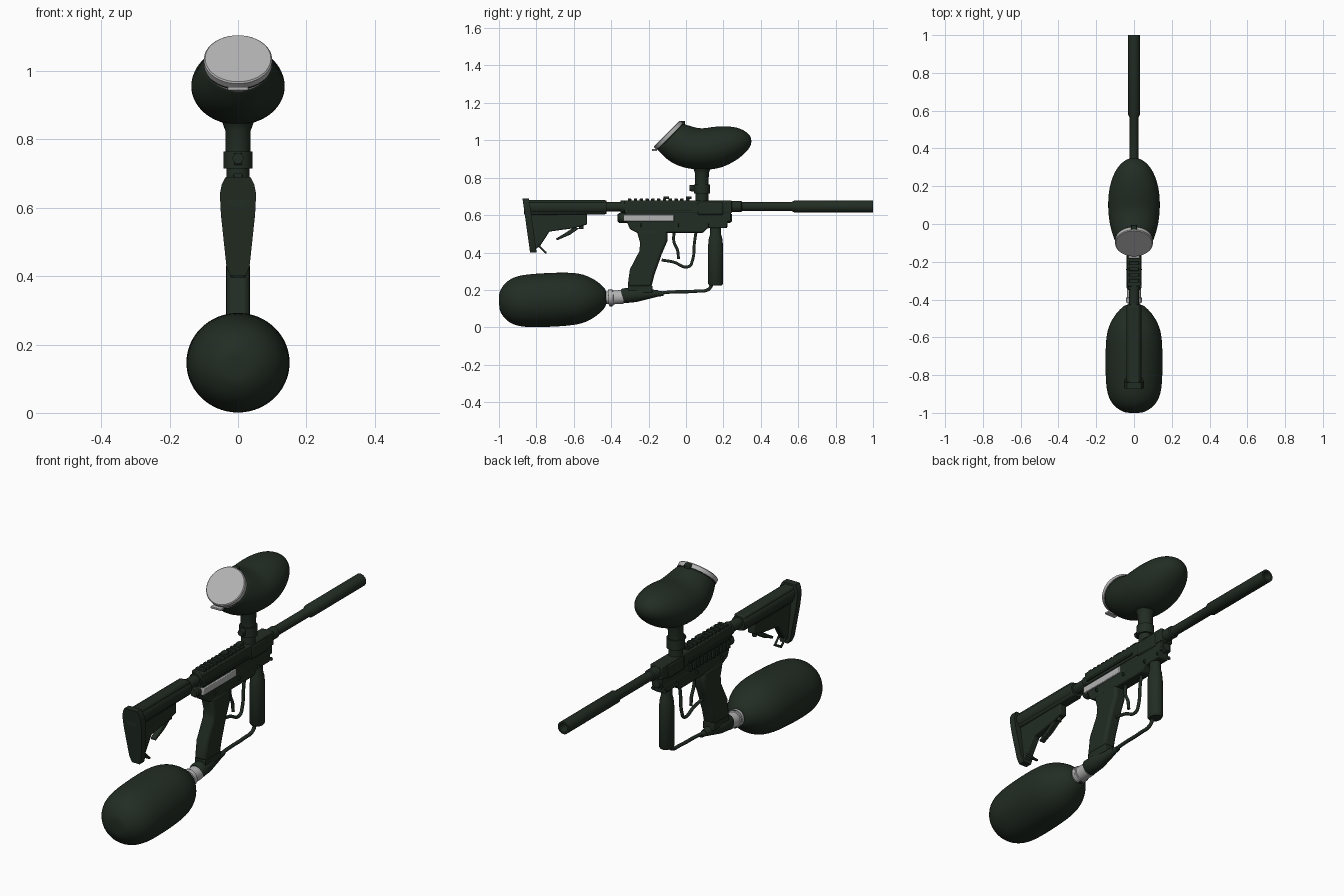
import bpy, bmesh
from math import sin, cos, pi, radians
from mathutils import Matrix, Vector

cube = bpy.data.objects.get("Cube")
if cube:
    bpy.data.objects.remove(cube)


def material(name, r, g, b):
    m = bpy.data.materials.new(name)
    m.use_nodes = True
    m.diffuse_color = (r, g, b, 1)
    m.node_tree.nodes["Principled BSDF"].inputs["Base Color"].default_value = (r, g, b, 1)
    return m


GREEN = material("dark green", .016, .026, .017)
GREY = material("light grey", .45, .45, .45)


def finish(name, bm, mat, bevel=0, smooth=True, subdivide=0):
    bmesh.ops.recalc_face_normals(bm, faces=bm.faces)
    mesh = bpy.data.meshes.new(name)
    bm.to_mesh(mesh)
    bm.free()
    mesh.materials.append(mat)
    ob = bpy.data.objects.new(name, mesh)
    bpy.context.collection.objects.link(ob)
    if bevel:
        mod = ob.modifiers.new("Bevel", "BEVEL")
        mod.width, mod.segments = bevel, 2
        mod.limit_method = "ANGLE"
    if subdivide:
        mod = ob.modifiers.new("Subdivision", "SUBSURF")
        mod.levels = mod.render_levels = subdivide
    if smooth:
        bpy.ops.object.select_all(action="DESELECT")
        ob.select_set(True)
        bpy.context.view_layer.objects.active = ob
        bpy.ops.object.shade_smooth_by_angle(angle=radians(180 if subdivide else 35))
    return ob


def box(name, x, y, z, mat=GREEN, bevel=.004):
    """Box from (low, high) pairs."""
    bm = bmesh.new()
    bmesh.ops.create_cube(bm, size=1)
    for v in bm.verts:
        for i, (lo, hi) in enumerate((x, y, z)):
            v.co[i] = lo + (v.co[i] + .5) * (hi - lo)
    return finish(name, bm, mat, bevel)


def plate(name, outline, half, bevel=.006, centre=0, mat=GREEN):
    """Side profile of (y, z) points, extruded across x."""
    bm = bmesh.new()
    face = bm.faces.new([bm.verts.new((centre - half, y, z)) for y, z in outline])
    out = bmesh.ops.extrude_face_region(bm, geom=[face])
    bmesh.ops.translate(bm, vec=(2 * half, 0, 0),
                        verts=[v for v in out["geom"] if isinstance(v, bmesh.types.BMVert)])
    return finish(name, bm, mat, bevel)


def loft(name, rings, mat=GREEN, subdivide=0):
    """Skin between rings of points, capped at both ends."""
    bm = bmesh.new()
    loops = [[bm.verts.new(p) for p in ring] for ring in rings]
    n = len(loops[0])
    for a, b in zip(loops, loops[1:]):
        for i in range(n):
            bm.faces.new((a[i], a[(i + 1) % n], b[(i + 1) % n], b[i]))
    bm.faces.new(loops[0])
    bm.faces.new(loops[-1])
    return finish(name, bm, mat, 0, True, subdivide)


def lathe(name, profile, origin, axis="Y", mat=GREEN, sides=32, tilt=0, squash=1, subdivide=0):
    """Turned part from (distance, radius) pairs; tilt turns it about x."""
    turn = Matrix.Rotation(radians(tilt - (90 if axis == "Y" else 0)), 4, "X")
    place = Matrix.Translation(origin) @ turn
    rings = []
    for t, r in profile:
        angles = [2 * pi * i / sides for i in range(sides)]
        rings.append([place @ Vector((r * squash * cos(a), r * sin(a), t)) for a in angles])
    return loft(name, rings, mat, subdivide)


def rod(name, points, radius, x=0, mat=GREEN):
    """Round bar along smooth (y, z) points."""
    curve = bpy.data.curves.new(name, "CURVE")
    curve.dimensions = "3D"
    curve.bevel_depth, curve.bevel_resolution = radius, 3
    curve.use_fill_caps = True
    spline = curve.splines.new("BEZIER")
    spline.bezier_points.add(len(points) - 1)
    for p, (y, z) in zip(spline.bezier_points, points):
        p.co = (x, y, z)
        p.handle_left_type = p.handle_right_type = "AUTO"
    curve.materials.append(mat)
    ob = bpy.data.objects.new(name, curve)
    bpy.context.collection.objects.link(ob)
    return ob


# Air tank, neck, adapter and hose
lathe("air_tank", [(0, .03), (.006, .06), (.04, .108), (.1, .138), (.2, .145), (.37, .145),
                   (.46, .132), (.53, .09), (.57, .05), (.575, .03)],
      (0, -1, .135), tilt=2.5, squash=1.05, subdivide=2)
lathe("tank_neck", [(0, .03), (.03, .034), (.032, .042), (.055, .042), (.057, .037), (.11, .037)],
      (0, -.445, .157), tilt=3, mat=GREY)
lathe("neck_ring", [(0, .043), (.016, .043)], (0, -.415, .16), tilt=3, mat=GREY)
lathe("gauge", [(0, .008), (.09, .008)], (0, -.4, .112), axis="Z", sides=12)
lathe("tank_adapter", [(0, .034), (.01, .04), (.08, .038), (.17, .022), (.2, .016)],
      (0, -.345, .168), tilt=4)
box("grip_mount", (-.03, .03), (-.31, -.18), (.185, .225))
rod("air_hose", [(-.16, .18), (-.09, .188), (.05, .193), (.12, .203), (.14, .23)], .009)
lathe("hose_fitting", [(0, .017), (.04, .012)], (0, -.16, .18), sides=12)

# Pistol grip, trigger and guard
plate("pistol_grip", [(-.265, .52), (-.1, .52), (-.1, .46), (-.13, .39), (-.168, .283), (-.185, .215),
                      (-.313, .215), (-.3, .31), (-.25, .406), (-.245, .45)], .033, .014)
rod("trigger_guard", [(-.13, .36), (-.07, .35), (.015, .325), (.035, .36), (.045, .45), (.055, .52)], .008)
rod("trigger", [(-.06, .53), (-.065, .46), (-.045, .41), (-.04, .365)], .008)

# Lower frame and receiver
plate("lower_frame", [(-.32, .575), (-.3, .525), (-.26, .505), (.09, .505), (.115, .53), (.22, .53),
                      (.225, .575)], .03)
box("receiver", (-.034, .034), (-.33, .245), (.61, .678))
box("receiver_lower", (-.029, .029), (-.325, .24), (.565, .62))
lathe("lower_tube", [(0, .02), (.008, .026), (.6, .026), (.61, .02)], (0, -.365, .585))
box("front_block", (-.037, .037), (.06, .2), (.6, .672), bevel=.01)
box("side_plate", (-.02, .038), (-.335, -.065), (.567, .602), GREY, .003)
for side in (-1, 1):
    box("side_rail", (side * .036 - .005, side * .036 + .005), (-.31, .03), (.622, .634), bevel=.002)
    for y in (-.24, -.04, .12, .22):
        lathe("body_screw", [(-.003, .009), (.003, .009)], (side * .034, y, .545), sides=12)
for i in range(11):
    y = -.31 + i * .031
    box("rail_tooth", (-.026, .026), (y, y + .018), (.675, .688), bevel=.002)
    box("side_rib", (-.039, -.028), (y, y + .018), (.57, .605), bevel=.002)
box("rear_sight", (-.014, .014), (-.12, -.09), (.685, .7), bevel=.003)
box("front_sight", (-.014, .014), (0, .03), (.685, .7), bevel=.003)

# Barrel with hollow muzzle
lathe("barrel", [(0, .03), (.06, .03), (.065, .024), (.33, .024), (.345, .032), (.765, .032),
                 (.765, .022), (.68, .022)], (0, .235, .646))

# Front grip
lathe("front_grip", [(0, .034), (.01, .041), (.2, .041), (.25, .036), (.27, .03), (.33, .03)],
      (0, .158, .225), axis="Z", squash=.85)

# Stock
lathe("buffer_tube", [(0, .026), (.15, .026), (.15, .033), (.18, .033)], (0, -.5, .645))
lathe("stock_tube", [(0, .04), (.42, .04), (.44, .036)], (0, -.865, .642))
plate("stock_spine", [(-.87, .69), (-.84, .682), (-.43, .682), (-.425, .605), (-.85, .6)], .03, .01)
plate("stock_web", [(-.86, .62), (-.53, .61), (-.528, .55), (-.6, .53), (-.73, .512), (-.78, .435),
                    (-.83, .4)], .02)
butt = [(.036, .69), (.047, .67), (.053, .64), (.05, .58), (.034, .43), (.022, .4)]
outline = butt + [(-x, z) for x, z in reversed(butt)]
loft("butt_pad", [[(x, -.875 + (.695 - z) * .14 + d, z) for x, z in outline] for d in (0, .035)])
plate("stock_lever", [(-.6, .535), (-.57, .53), (-.62, .495), (-.69, .465), (-.695, .475), (-.645, .505)],
      .014, .003)
lathe("stock_pin", [(0, .012), (.06, .012)], (0, -.56, .525), axis="Z", sides=12)
for side in (-1, 1):
    rod("sling_loop_side", [(-.79, .44), (-.75, .4)], .005, side * .018)
box("sling_loop_bar", (-.022, .022), (-.755, -.745), (.396, .406), bevel=.002)

# Feed neck and collar
lathe("feed_neck", [(0, .034), (.05, .034), (.05, .043), (.1, .043), (.1, .036), (.16, .037),
                    (.185, .046), (.2, .062), (.22, .08)], (0, .085, .665), axis="Z")
box("collar_clamp", (-.012, .012), (.025, .06), (.725, .76))
lathe("clamp_knob", [(0, .016), (.015, .016)], (0, .02, .745), sides=16)

# Hopper: rings given by lower point, upper point and half width
hopper = [(-.155, .952, -.02, 1.088, .097), (-.148, .943, -.01, 1.088, .102), (-.09, .882, .02, 1.078, .122),
          (.0, .845, .08, 1.06, .137), (.125, .838, .14, 1.074, .14), (.21, .857, .22, 1.078, .128),
          (.29, .905, .29, 1.067, .098), (.335, .95, .335, 1.037, .055), (.35, .98, .35, 1.01, .02)]
rings = []
for y0, z0, y1, z1, w in hopper:
    ring = []
    for i in range(24):
        a = 2 * pi * i / 24
        f = (1 + sin(a)) / 2
        ring.append((w * cos(a), y0 + (y1 - y0) * f, z0 + (z1 - z0) * f))
    rings.append(ring)
loft("hopper", rings, subdivide=2)

# Lid, lip and hinge
lathe("hopper_lid", [(-.012, .1), (.008, .1), (.012, .096)], (0, -.095, 1.028), axis="Z", tilt=45, mat=GREY, sides=48)
lathe("lid_rim", [(-.02, .096), (-.012, .096)], (0, -.095, 1.028), axis="Z", tilt=45, sides=48)
lathe("lid_skirt", [(-.03, .092), (-.019, .095)], (0, -.095, 1.024), axis="Z", tilt=45, mat=GREY, sides=48)
box("lid_tab", (-.03, .03), (-.182, -.155), (.943, .953), GREY, .002)
box("lid_hinge", (-.016, .016), (-.035, -.005), (1.082, 1.104))
